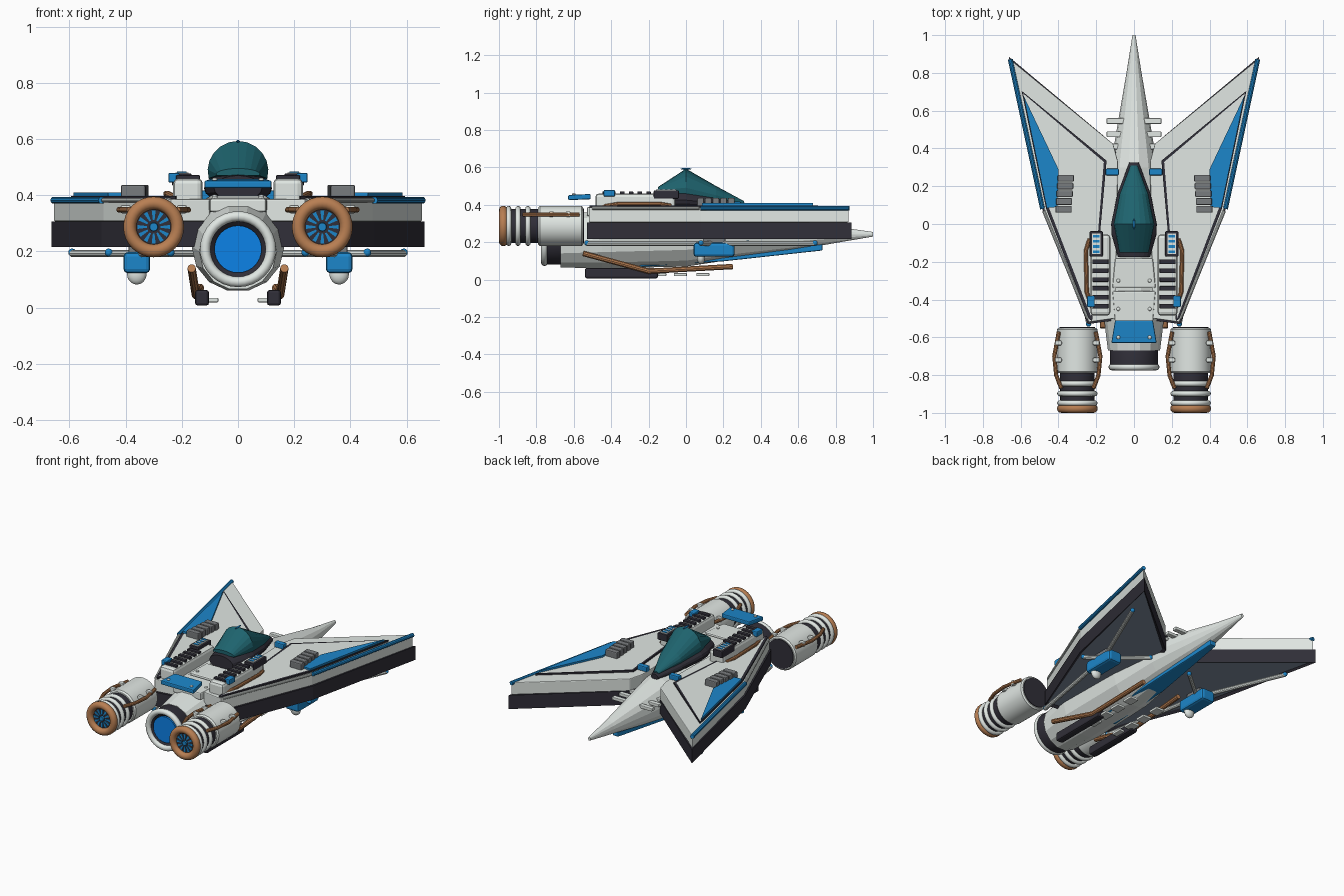
import bpy, bmesh
from math import sin, cos, pi, radians
from mathutils import Vector, Matrix

if "Cube" in bpy.data.objects:
    bpy.data.objects.remove(bpy.data.objects["Cube"])


def material(name, r, g, b):
    m = bpy.data.materials.new(name)
    m.use_nodes = True
    m.diffuse_color = (r, g, b, 1)
    m.node_tree.nodes["Principled BSDF"].inputs["Base Color"].default_value = (r, g, b, 1)
    return m


WHITE = material("hull white", .77, .82, .79)
DARK = material("charcoal", .03, .028, .04)
BLUE = material("trim blue", .012, .24, .59)
GLOW = material("engine blue", .004, .25, .9)
TEAL = material("canopy teal", .013, .125, .155)
COPPER = material("copper", .48, .21, .085)
SLATE = material("underside slate", .22, .27, .35)
GRAY = material("vent gray", .19, .2, .21)


def finish(name, bm, mats, mirror=False, bevel=0, smooth=False):
    bmesh.ops.recalc_face_normals(bm, faces=bm.faces)
    mesh = bpy.data.meshes.new(name)
    bm.to_mesh(mesh)
    bm.free()
    ob = bpy.data.objects.new(name, mesh)
    bpy.context.collection.objects.link(ob)
    for m in mats if isinstance(mats, tuple) else (mats,):
        mesh.materials.append(m)
    if smooth:
        bpy.ops.object.select_all(action='DESELECT')
        ob.select_set(True)
        bpy.context.view_layer.objects.active = ob
        bpy.ops.object.shade_smooth_by_angle(angle=radians(35))
    if bevel:
        b = ob.modifiers.new("bevel", 'BEVEL')
        b.width, b.segments = bevel, 2
    if mirror:
        ob.modifiers.new("mirror", 'MIRROR').use_mirror_merge = False
    return ob


def loft(name, rings, mat, closed=False, **kw):
    """Bridge equal-sized rings of points, capping the ends unless closed."""
    bm = bmesh.new()
    vs = [[bm.verts.new(p) for p in r] for r in rings]
    n = len(vs[0])
    for a, b in zip(vs, vs[1:] + vs[:1] if closed else vs[1:]):
        for i in range(n):
            j = (i + 1) % n
            bm.faces.new((a[i], a[j], b[j], b[i]))
    if not closed:
        bm.faces.new(vs[0])
        bm.faces.new(vs[-1])
    return finish(name, bm, mat, **kw)


def lathe(name, x, z, profile, mat, n=32, **kw):
    """Turn (y, radius) pairs about an axis along y."""
    rings = [[(x + r * cos(2 * pi * i / n), y, z + r * sin(2 * pi * i / n))
              for i in range(n)] for y, r in profile]
    return loft(name, rings, mat, smooth=True, **kw)


def ring(name, x, y, z, R, r, mat, **kw):
    prof = [(y + r * sin(pi * i / 6), R + r * cos(pi * i / 6)) for i in range(12)]
    return lathe(name, x, z, prof, mat, closed=True, **kw)


def slab(name, sections, mat, **kw):
    """Rectangular sections along y: (y, half width, bottom, top)."""
    return loft(name, [[(-w, y, a), (w, y, a), (w, y, b), (-w, y, b)]
                       for y, w, a, b in sections], mat, **kw)


def box(name, c, s, mat, bevel=.006):
    bm = bmesh.new()
    bmesh.ops.create_cube(bm, size=1)
    bm.transform(Matrix.Translation(c) @ Matrix.Diagonal((*s, 1)))
    return finish(name, bm, mat, mirror=True, bevel=bevel)


def prism(name, pts, z0, z1, mats, rim=0, depth=0, up=True, bevel=0):
    """Extruded outline; with rim, the inside of one cap takes the second colour."""
    bm = bmesh.new()
    low = [bm.verts.new((x, y, z0)) for x, y in pts]
    high = [bm.verts.new((x, y, z1)) for x, y in pts]
    caps = bm.faces.new(low), bm.faces.new(high)
    for i in range(len(pts)):
        j = (i + 1) % len(pts)
        bm.faces.new((low[i], low[j], high[j], high[i]))
    bmesh.ops.recalc_face_normals(bm, faces=bm.faces)
    if rim:
        cap = caps[1 if up else 0]
        bmesh.ops.inset_region(bm, faces=[cap], thickness=rim, depth=depth)
        cap.material_index = 1
    return finish(name, bm, mats, mirror=True, bevel=bevel)


def rod(name, pts, r, mat, n=10):
    pts = [Vector(p) for p in pts]
    rings = []
    for i, p in enumerate(pts):
        t = pts[min(i + 1, len(pts) - 1)] - pts[max(i - 1, 0)]
        q = t.to_track_quat('Z', 'Y')
        rings.append([p + q @ Vector((r * cos(2 * pi * k / n), r * sin(2 * pi * k / n), 0))
                      for k in range(n)])
    return loft(name, rings, mat, mirror=True, smooth=True)


def ball(name, c, s, mat):
    bm = bmesh.new()
    bmesh.ops.create_uvsphere(bm, u_segments=16, v_segments=10, radius=1)
    bm.transform(Matrix.Translation(c) @ Matrix.Diagonal((*s, 1)))
    return finish(name, bm, mat, mirror=True, smooth=True)


def arc(y, w, zc, h, n, a0, a1):
    return [(w * cos(radians(a0 + (a1 - a0) * i / n)), y,
             zc + h * sin(radians(a0 + (a1 - a0) * i / n))) for i in range(n)]


# Fuselage with long faceted nose
hull = [(-.67, .138, .062, .34), (-.45, .165, .056, .378), (0, .155, .066, .395),
        (.3, .125, .112, .385), (.55, .083, .15, .335), (.8, .04, .195, .285), (1, .008, .23, .255)]
loft("fuselage", [arc(y, w, (a + b) / 2, (b - a) / 2, 14, 0, 360) for y, w, a, b in hull], WHITE)
slab("keel", [(-.25, .06, .068, .1), (.2, .06, .098, .15), (.73, .02, .156, .2)], BLUE, bevel=.006)

# Canopy on its rounded dark tub, with a small beacon on top
loft("canopy_tub", [arc(y, w, zc, h, 20, 0, 360) for y, w, zc, h in
                    [(-.175, .085, .425, .045), (-.06, .118, .425, .058), (0, .121, .425, .058),
                     (.16, .088, .41, .042), (.325, .025, .39, .018)]], DARK)
loft("canopy", [arc(y, w, zc, h, 13, -15, 212.5) for y, w, zc, h in
                [(-.15, .078, .475, .02), (0, .108, .487, .106), (.16, .075, .449, .052),
                 (.31, .018, .41, .01)]], TEAL)
ball("canopy_beacon", (0, 0, .592), (.006, .03, .005), BLUE)

# Rear deck plates
slab("deck_front", [(-.34, .115, .34, .392), (-.18, .1, .35, .4)], WHITE, bevel=.008)
slab("deck_rear", [(-.53, .1, .34, .388), (-.355, .115, .34, .392)], WHITE, bevel=.008)
slab("tail_panel", [(-.63, .12, .425, .452), (-.51, .1, .43, .458)], BLUE, bevel=.006)
for i, (y, z) in enumerate([(-.3, .396), (-.45, .392), (-.6, .456)]):
    ball(f"deck_bolt_{i}", (.083, y, z), (.01, .01, .006), WHITE)

# Main nozzle
lathe("main_nozzle", 0, .208, [(-.62, .12), (-.64, .128), (-.75, .128), (-.758, .1), (-.74, .08)], DARK)
ring("main_nozzle_ring", 0, -.757, .208, .117, .018, WHITE)
lathe("main_nozzle_glow", 0, .208, [(-.756, .084), (-.73, .084)], GLOW)

# Wings: dark lower frame with slate underside, white upper shell
wing = [(.656, .872), (.11, .424), (.085, .33), (.1, -.5), (.24, -.52), (.478, .08)]
outer = [(.663, .886), (.11, .424), (.08, .33), (.1, -.51), (.245, -.53), (.486, .08)]
panel = [(.595, .705), (.145, .335), (.222, -.515), (.24, -.5), (.465, .08)]
prism("wing_frame", outer, .216, .306, (DARK, SLATE), rim=.02, depth=-.012, up=False)
prism("wing_shell", wing, .306, .386, WHITE, bevel=.005)
prism("wing_panel", panel, .38, .397, (DARK, WHITE), rim=.016)
prism("wing_flash", [(.585, .68), (.4, .29), (.405, .09), (.462, .085)], .39, .409, BLUE)
rod("wing_edge_strip", [(.655, .872, .382), (.484, .08, .382)], .013, BLUE)
rod("wing_rear_strip", [(.478, .07, .382), (.245, -.5, .382)], .009, WHITE)
for i in range(5):
    box(f"wing_vent_{i}", (.361 + .003 * i, .242 - .041 * i, .414), (.086, .036, .046), GRAY)

# Wing underside: sensor pod, braces and corner studs
box("pod", (.36, .15, .16), (.095, .22, .075), BLUE, bevel=.015)
ball("pod_dome", (.36, .08, .12), (.035, .022, .038), WHITE)
box("pod_mount", (.36, .15, .205), (.06, .12, .04), GRAY)
for i, end in enumerate([(.59, .69), (.15, .33), (.24, -.53), (.46, .08)]):
    rod(f"pod_brace_{i}", [(.36, .15, .193), (*end, .193)], .013, WHITE)
    ball(f"brace_stud_{i}", (*end, .196), (.014, .014, .014), BLUE)

# Shoulders with grilles, consoles and blue latches
box("shoulder", (.178, -.27, .41), (.105, .43, .1), WHITE, bevel=.018)
for i in range(6):
    box(f"shoulder_slat_{i}", (.178, -.2 - .047 * i, .463), (.085, .024, .016), DARK, bevel=.003)
box("console", (.2, -.105, .455), (.07, .135, .045), DARK)
box("console_face", (.2, -.105, .478), (.046, .11, .006), WHITE, bevel=0)
for i in range(4):
    box(f"console_light_{i}", (.2, -.065 - .027 * i, .481), (.034, .014, .006), BLUE, bevel=0)
box("latch_rear", (.228, -.41, .462), (.04, .06, .035), BLUE)
box("latch_front", (.115, .275, .4), (.07, .035, .035), BLUE)
rod("shoulder_pipe", [(.22, -.45, .39), (.25, -.36, .405), (.255, -.14, .405), (.235, -.08, .395)], .011, COPPER)

# Nose side fins
for i, y in enumerate([.545, .475, .41]):
    box(f"nose_fin_{i}", (.095, y, .3), (.1, .03, .02), WHITE, bevel=.004)

# Wing engines
X, Z = .3, .287
lathe("engine_body", X, Z, [(-.55, .1), (-.558, .108), (-.78, .108), (-.79, .1)], WHITE, mirror=True)
lathe("engine_front_cap", X, Z, [(-.546, .094), (-.56, .096)], DARK, mirror=True)
lathe("engine_core", X, Z, [(-.78, .092), (-.975, .09)], DARK, mirror=True)
for i, y in enumerate([-.845, -.898, -.948]):
    ring(f"engine_ring_{i}", X, y, Z, .093, .014, WHITE, mirror=True)
ring("engine_lip", X, -.977, Z, .085, .023, COPPER, mirror=True)
lathe("engine_hub", X, Z, [(-.986, .014), (-.97, .016)], BLUE, mirror=True)
for i in range(12):
    a = 2 * pi * i / 12
    u, v = Vector((cos(a), 0, sin(a))), Vector((-sin(a), 0, cos(a)))
    loft(f"engine_blade_{i}", [[Vector((X, y, Z)) + u * r + v * s * w for r, w, s in
         [(.024, .003, -1), (.058, .007, -1), (.058, .007, 1), (.024, .003, 1)]]
         for y in (-.98, -.97)], BLUE, mirror=True)
for side in (1, -1):
    pipe = [(.098, -.57), (.122, -.7), (.112, -.8), (.085, -.87)]
    rod(f"engine_pipe_{side}", [(X + side * d, y, .348) for d, y in pipe], .011, COPPER)
    for y in (-.63, -.72):
        box(f"pipe_clip_{side}_{y}", (X + side * .1, y, .35), (.035, .025, .03), WHITE)

# Landing skids with copper rails and steps
box("skid", (.128, -.345, .035), (.05, .39, .056), DARK, bevel=.01)
rod("skid_rail", [(.165, -.55, .14), (.15, -.2, .045), (.135, .25, .07)], .015, COPPER)
for i, y in enumerate([-.25, -.14, -.03, .09]):
    box(f"skid_step_{i}", (.1, y, .027), (.06, .07, .016), WHITE, bevel=.004)
